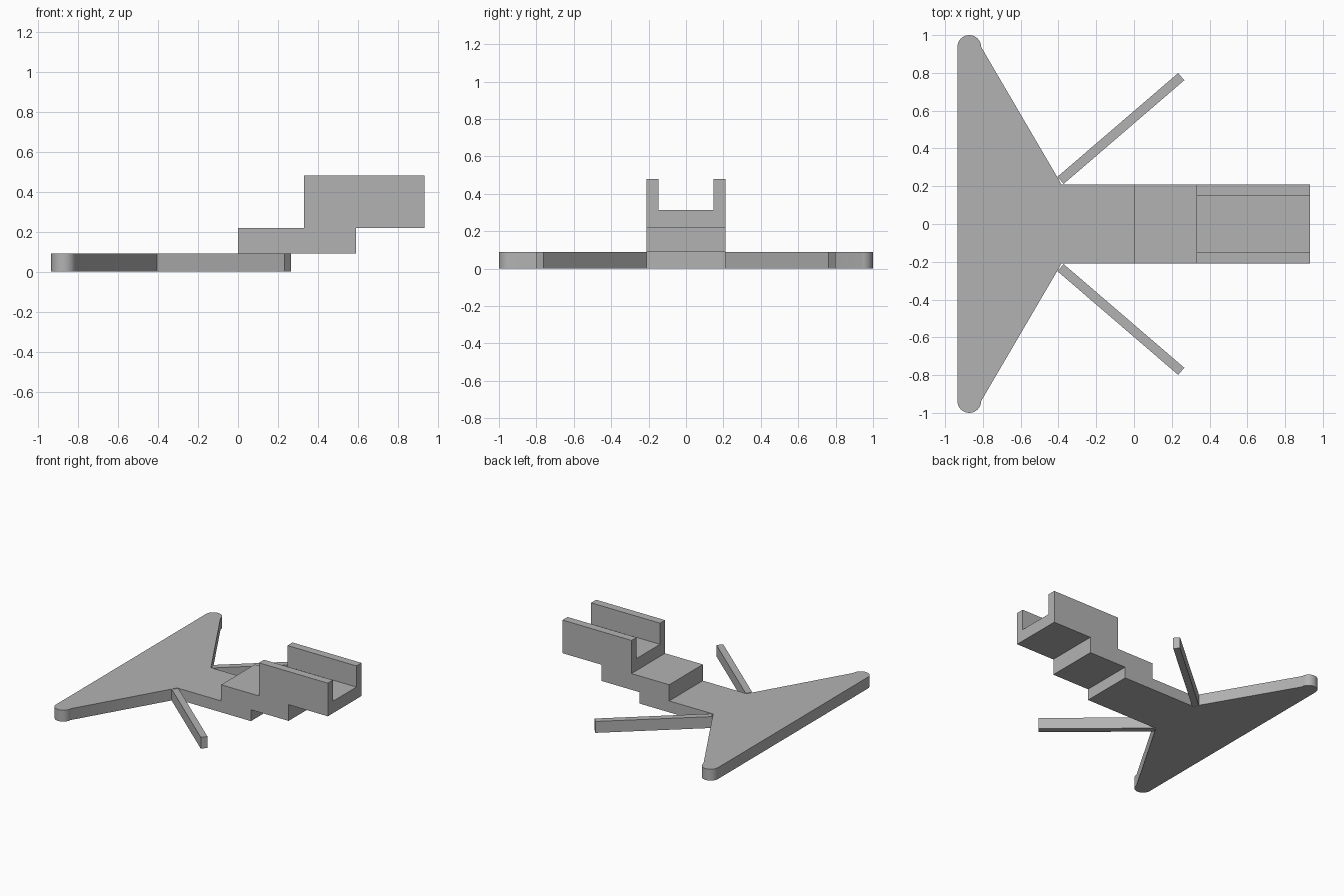
import bpy, bmesh, math
from mathutils import Vector

cube = bpy.data.objects.get("Cube")
if cube:
    bpy.data.objects.remove(cube, do_unlink=True)

grey = bpy.data.materials.new("plain grey")
grey.use_nodes = True
grey.diffuse_color = (0.45, 0.45, 0.45, 1)
grey.node_tree.nodes["Principled BSDF"].inputs["Base Color"].default_value = (0.45, 0.45, 0.45, 1)


def extrude(name, outline, direction):
    """Closed prism from a flat outline pushed along a direction."""
    bm = bmesh.new()
    face = bm.faces.new([bm.verts.new(p) for p in outline])
    grown = bmesh.ops.extrude_face_region(bm, geom=[face], use_keep_orig=True)
    moved = [g for g in grown["geom"] if isinstance(g, bmesh.types.BMVert)]
    bmesh.ops.translate(bm, verts=moved, vec=direction)
    bmesh.ops.recalc_face_normals(bm, faces=bm.faces)
    mesh = bpy.data.meshes.new(name)
    bm.to_mesh(mesh)
    bm.free()
    mesh.materials.append(grey)
    obj = bpy.data.objects.new(name, mesh)
    bpy.context.collection.objects.link(obj)
    return obj


BASE_TOP, STEP_TOP, HALF = 0.09, 0.218, 0.21

# Flat base: swept wing with rounded tips and a straight body
RADIUS, TIP_X, TIP_Y = 0.063, -0.872, 0.937
half_outline = [(0.26, HALF), (-0.385, HALF), (-0.41, 0.255)]
for i in range(17):
    a = math.pi * i / 16
    half_outline.append((TIP_X + RADIUS * math.cos(a), TIP_Y + RADIUS * math.sin(a)))
outline = half_outline + [(x, -y) for x, y in reversed(half_outline)]
base = extrude("base_plate", [(x, y, 0) for x, y in outline], (0, 0, BASE_TOP))
bpy.context.view_layer.objects.active = base
base.select_set(True)
bpy.ops.object.shade_smooth_by_angle(angle=math.radians(25))

# Thin diagonal arms in the wing notches
start, end = Vector((-0.389, 0.231)), Vector((0.25, 0.78))
along = (end - start).normalized()
side = Vector((-along.y, along.x)) * 0.025
bar = [start + side, start - side, end - side, end + side]
for name, sign in (("left_arm", 1), ("right_arm", -1)):
    extrude(name, [(p.x, p.y * sign, 0) for p in bar], (0, 0, BASE_TOP))

# Raised middle step
step = [(0, -HALF), (0.59, -HALF), (0.59, HALF), (0, HALF)]
extrude("middle_step", [(x, y, BASE_TOP) for x, y in step], (0, 0, STEP_TOP - BASE_TOP))

# Upper channel with a floor and two side walls
TOP, FLOOR, INNER = 0.48, 0.313, 0.147
channel = [(HALF, STEP_TOP), (HALF, TOP), (INNER, TOP), (INNER, FLOOR)]
channel += [(-y, z) for y, z in reversed(channel)]
extrude("upper_channel", [(0.33, y, z) for y, z in channel], (0.603, 0, 0))
